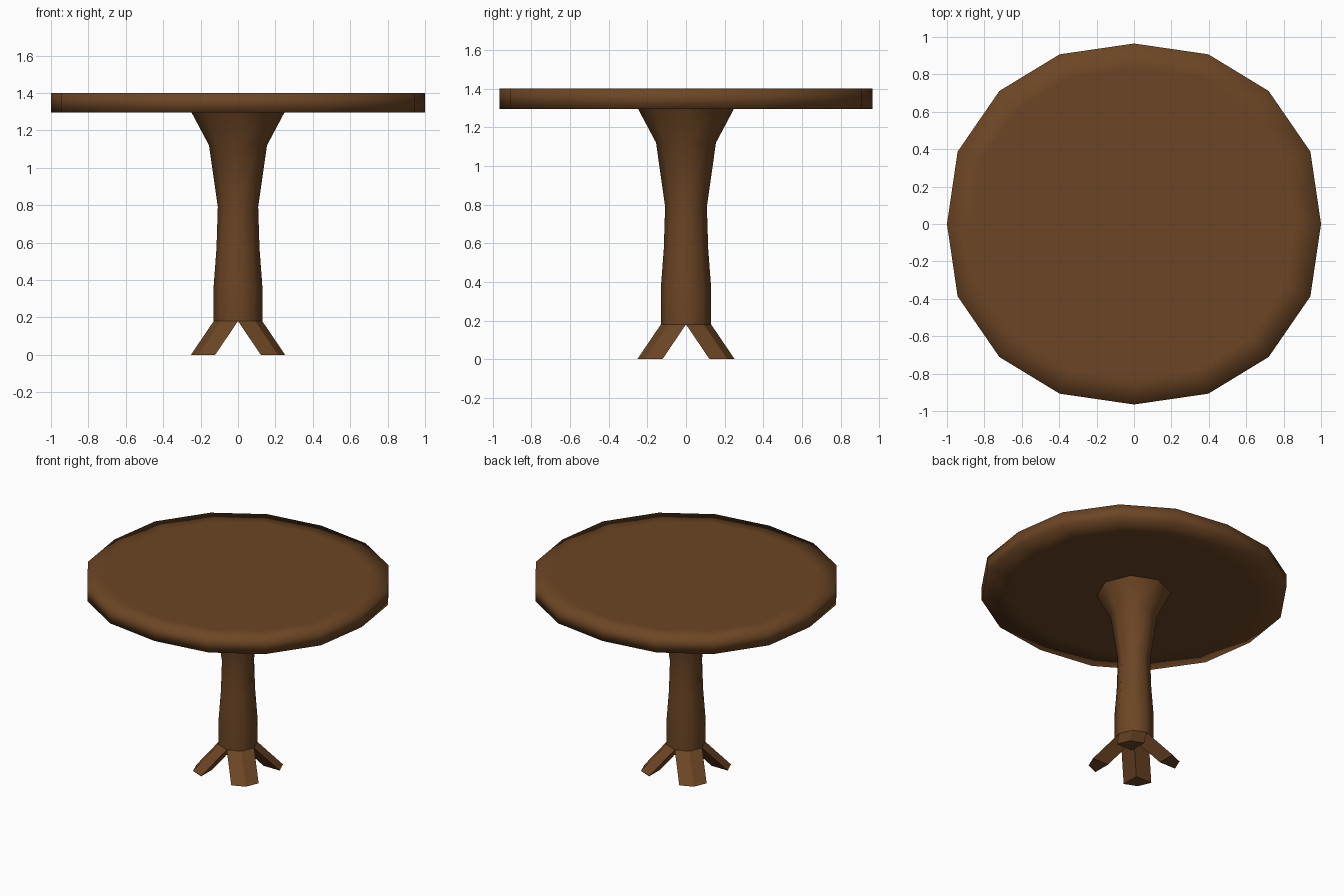
import bpy
import bmesh
from math import cos, sin, pi

if "Cube" in bpy.data.objects:
    bpy.data.objects.remove(bpy.data.objects["Cube"])

wood = bpy.data.materials.new("brown_wood")
wood.diffuse_color = (0.15, 0.06, 0.018, 1)
wood.use_nodes = True
wood.node_tree.nodes["Principled BSDF"].inputs["Base Color"].default_value = wood.diffuse_color


def make(name, bm, smooth):
    bmesh.ops.recalc_face_normals(bm, faces=bm.faces)
    for f in bm.faces:
        f.smooth = smooth
    mesh = bpy.data.meshes.new(name)
    bm.to_mesh(mesh)
    bm.free()
    mesh.materials.append(wood)
    obj = bpy.data.objects.new(name, mesh)
    bpy.context.collection.objects.link(obj)
    return obj


def loft(bm, rings):
    """Skin consecutive closed rings of points with quads."""
    loops = [[bm.verts.new(p) for p in ring] for ring in rings]
    for a, b in zip(loops, loops[1:]):
        n = len(a)
        for i in range(n):
            bm.faces.new((a[i], a[(i + 1) % n], b[(i + 1) % n], b[i]))
    return loops


# Tabletop: slightly squashed 16-sided slab with an inner ring on each face
q = [(1, 0), (0.943, 0.387), (0.72, 0.711), (0.398, 0.907), (0, 0.965)]
half = q + [(-x, y) for x, y in q[-2::-1]]
outline = half + [(x, -y) for x, y in half[-2:0:-1]]
bm = bmesh.new()
loops = loft(bm, [[(x * s, y * s, z) for x, y in outline]
                  for s, z in ((0.8, 1.295), (1, 1.295), (1, 1.4), (0.86, 1.4))])
bm.faces.new(loops[0])
bm.faces.new(loops[-1])
make("tabletop", bm, True)

# Pedestal: eight-sided column flaring up to the tabletop
octagon = [(cos(i * pi / 4), sin(i * pi / 4)) for i in range(8)]
profile = [(0.13, 0.18), (0.13, 0.37), (0.115, 0.57), (0.108, 0.79),
           (0.155, 1.12), (0.248, 1.295)]
bm = bmesh.new()
loft(bm, [[(x * r, y * r, z) for x, y in octagon] for r, z in profile])
make("pedestal", bm, True)

# Feet: each quarter of the octagon swept diagonally outward to the floor
r, d = 0.13, 0.122
for k in range(4):
    a = k * pi / 2
    corners = [(0, 0)] + [(r * cos(a + t), r * sin(a + t)) for t in (0, pi / 4, pi / 2)]
    sx = d * (1 if cos(a + pi / 4) > 0 else -1)
    sy = d * (1 if sin(a + pi / 4) > 0 else -1)
    bm = bmesh.new()
    loops = loft(bm, [[(x, y, 0.18) for x, y in corners],
                      [(x + sx, y + sy, 0) for x, y in corners]])
    bm.faces.new(loops[1])
    bm.faces.new(loops[0])
    make(f"foot_{k + 1}", bm, False)
